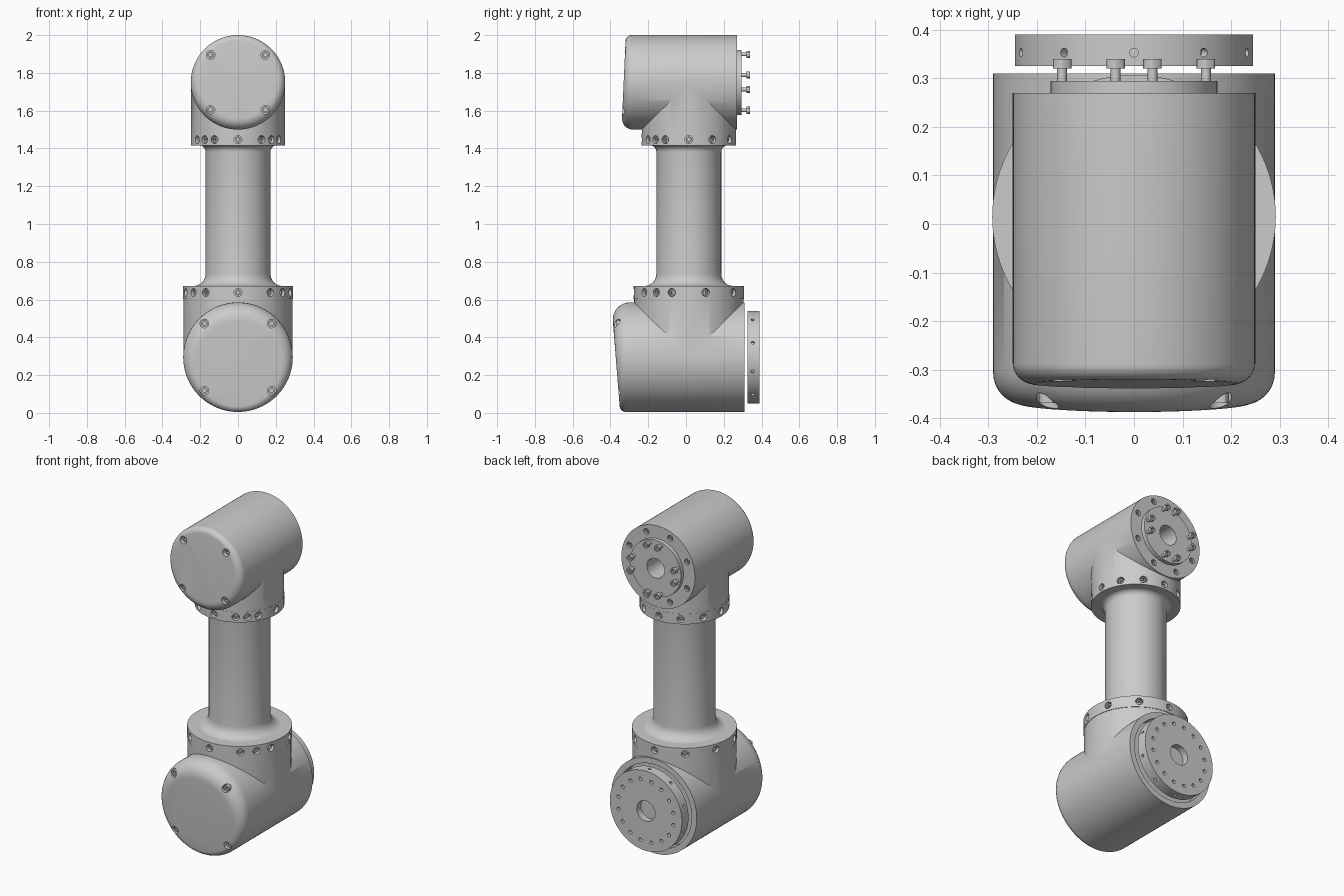
import bpy, bmesh
from math import sin, cos, pi, radians
from mathutils import Matrix, Vector

if "Cube" in bpy.data.objects:
    bpy.data.objects.remove(bpy.data.objects["Cube"])

grey = bpy.data.materials.new("machined grey")
grey.use_nodes = True
COLOUR = (0.6, 0.6, 0.6, 1)
grey.diffuse_color = COLOUR
grey.node_tree.nodes["Principled BSDF"].inputs["Base Color"].default_value = COLOUR

AXIS_Y = 0.015                      # depth of the upright column axis
FRONT, BACK, UP = Vector((0, -1, 0)), Vector((0, 1, 0)), Vector((0, 0, 1))


def bridge(bm, rings):
    """Skin a stack of vertex rings and close both ends."""
    n = len(rings[0])
    for a, b in zip(rings, rings[1:]):
        for i in range(n):
            j = (i + 1) % n
            bm.faces.new((a[i], a[j], b[j], b[i]))
    bm.faces.new(rings[0])
    bm.faces.new(rings[-1])


def lathe(bm, profile, loc, axis, seg=64):
    """Turn (radius, height) points around an axis placed at loc."""
    m = Matrix.Translation(loc) @ axis.to_track_quat('Z', 'Y').to_matrix().to_4x4()
    bridge(bm, [[bm.verts.new(m @ Vector((r * cos(2 * pi * i / seg), r * sin(2 * pi * i / seg), h)))
                 for i in range(seg)] for r, h in profile])


def rod(bm, loc, axis, r, start, end, seg=20):
    lathe(bm, [(r, start), (r, end)], loc, axis, seg)


def socket_screw(bm, loc, axis, r, h):
    """Cap screw head whose top sits at loc, with a hollow socket."""
    lathe(bm, [(r, -h), (r, 0), (r * .55, 0), (r * .55, -h * .6)], loc, axis, 12)


def finish(bm, name):
    bmesh.ops.recalc_face_normals(bm, faces=bm.faces[:])
    mesh = bpy.data.meshes.new(name)
    bm.to_mesh(mesh)
    bm.free()
    mesh.materials.append(grey)
    ob = bpy.data.objects.new(name, mesh)
    bpy.context.collection.objects.link(ob)
    return ob


def combine(ob, tool_bm, operation):
    """Apply a boolean with a temporary tool mesh."""
    tool = finish(tool_bm, "tool")
    tool.hide_render = True
    mod = ob.modifiers.new("boolean", 'BOOLEAN')
    mod.operation, mod.object, mod.solver = operation, tool, 'EXACT'
    bpy.context.view_layer.update()
    mesh = bpy.data.meshes.new_from_object(ob.evaluated_get(bpy.context.evaluated_depsgraph_get()))
    ob.modifiers.remove(mod)
    ob.data = mesh
    ob.data.materials.clear()
    ob.data.materials.append(grey)
    bpy.data.objects.remove(tool)


def housing(name, r, zc, back, face, slope, f_top, f_low, neck_top, seg=96):
    """Horizontal drum with a slanted, rounded front cap and an upright neck."""
    bm = bmesh.new()
    angles = [2 * pi * i / seg for i in range(seg)]
    rings = [[bm.verts.new((r * cos(a), back, zc + r * sin(a))) for a in angles]]
    for k in range(9):
        t = k / 8 * pi / 2
        ring = []
        for a in angles:
            f = (f_top + f_low) / 2 + (f_top - f_low) / 2 * sin(a)
            rr = r - f * (1 - cos(t))
            z = rr * sin(a)
            ring.append(bm.verts.new((rr * cos(a), face + slope * z + f * (1 - sin(t)), zc + z)))
        rings.append(ring)
    bridge(bm, rings)
    ob = finish(bm, name)
    neck = bmesh.new()
    rod(neck, (0, AXIS_Y, 0), UP, r - .001, zc, neck_top, seg)
    combine(ob, neck, 'UNION')
    return ob


def cap_screws(ob, name, zc, face, slope, d):
    """Four counterbored screws on the front cap."""
    holes, screws = bmesh.new(), bmesh.new()
    for sx in (-1, 1):
        for sz in (-1, 1):
            loc = Vector((sx * d, face + slope * sz * d, zc + sz * d))
            rod(holes, loc, FRONT, .023, -.04, .1)
            socket_screw(screws, loc - FRONT * .018, FRONT, .018, .025)
    combine(ob, holes, 'DIFFERENCE')
    finish(screws, name)


def collar(name, r, z0, z1, degrees):
    """Ring with screws sunk around its rim; angles measured from the front."""
    bm = bmesh.new()
    rod(bm, (0, AXIS_Y, 0), UP, r, z0, z1, 96)
    ob = finish(bm, name)
    holes, screws = bmesh.new(), bmesh.new()
    for deg in degrees:
        a = radians(deg)
        d = Vector((sin(a), -cos(a), 0))
        mid = Vector((0, AXIS_Y, (z0 + z1) / 2))
        rod(holes, mid, d, .021, r - .035, r + .05)
        socket_screw(screws, mid + d * (r - .015), d, .016, .025)
    combine(ob, holes, 'DIFFERENCE')
    finish(screws, name + "_screws")


def around(count, r, y, zc, offset=0.0):
    """Points on a circle facing the back."""
    for i in range(count):
        a = 2 * pi * i / count + radians(offset)
        yield Vector((r * sin(a), y, zc + r * cos(a)))


# Lower joint: drum, neck and open back
LZ, UZ = .295, 1.75
lower = housing("lower_housing", .29, LZ, .31, -.372, -.08, .1, .03, .602)
recess = bmesh.new()
rod(recess, (0, 0, LZ), BACK, .255, .25, .4, 96)
combine(lower, recess, 'DIFFERENCE')
cap_screws(lower, "lower_cap_screws", LZ, -.372, -.08, .178)

# Upper joint: drum, neck, bore and sunk screws in the back face
upper = housing("upper_housing", .25, UZ, .27, -.33, .045, .03, .06, 1.76)
neck = bmesh.new()
rod(neck, (0, AXIS_Y, 0), UP, .249, 1.478, UZ, 96)
combine(upper, neck, 'UNION')
cap_screws(upper, "upper_cap_screws", UZ, -.33, .045, .145)
holes, screws = bmesh.new(), bmesh.new()
rod(holes, (0, 0, UZ), BACK, .06, .12, .4, 48)
for p in around(8, .212, .27, UZ, 22.5):
    rod(holes, p, BACK, .018, -.03, .05)
    socket_screw(screws, p - BACK * .008, BACK, .014, .02)
combine(upper, holes, 'DIFFERENCE')
finish(screws, "upper_rim_screws")

# Output plate with a central bore and protruding bolts
plate = bmesh.new()
bore = .06
lathe(plate, [(bore, .24), (.172, .24), (.172, .295), (bore, .295), (bore, .241)], (0, 0, UZ), BACK, 64)
bmesh.ops.delete(plate, geom=[f for f in plate.faces if len(f.verts) > 4], context='FACES_ONLY')
finish(plate, "output_plate")
bolts = bmesh.new()
for turn in (-14.4, 14.4):
    for p in around(4, .153, .295, UZ, turn):
        rod(bolts, p, BACK, .010, -.02, .03, 16)
        socket_screw(bolts, p + BACK * .045, BACK, .019, .02)
finish(bolts, "output_bolts")

# Column with flared ends
column = bmesh.new()
steps = [i / 6 * pi / 2 for i in range(7)]
flare_low = [(.172 + .062 * (1 - sin(t)), .672 + .065 * (1 - cos(t))) for t in steps]
flare_top = [(.172 + .035 * (1 - cos(t)), 1.382 + .035 * sin(t)) for t in steps]
lathe(column, flare_low + flare_top, (0, AXIS_Y, 0), UP, 80)
finish(column, "column")

# Screwed collars at both ends of the column
collar("lower_collar", .292, .602, .673, [*range(0, 360, 36), 54, -54])
collar("upper_collar", .25, 1.415, 1.479, [*range(0, 360, 30), 45, -45])

# Mounting flange behind the lower joint
bm = bmesh.new()
rod(bm, (0, 0, LZ), BACK, .245, .325, .39, 96)
flange = finish(bm, "mounting_flange")
holes = bmesh.new()
rod(holes, (0, 0, LZ), BACK, .062, .35, .45, 48)
for p in around(16, .19, .39, LZ, 11.25):
    rod(holes, p, BACK, .011, -.03, .05, 16)
for p in around(10, 1, 0, 0):
    rod(holes, (0, .353, LZ), p, .009, .225, .3, 16)
combine(flange, holes, 'DIFFERENCE')

# Smooth shading with sharp edges kept
bpy.ops.object.select_all(action='DESELECT')
for ob in bpy.context.scene.objects:
    if ob.type == 'MESH' and grey.name in ob.data.materials:
        ob.select_set(True)
        bpy.context.view_layer.objects.active = ob
bpy.ops.object.shade_smooth_by_angle(angle=radians(30))
